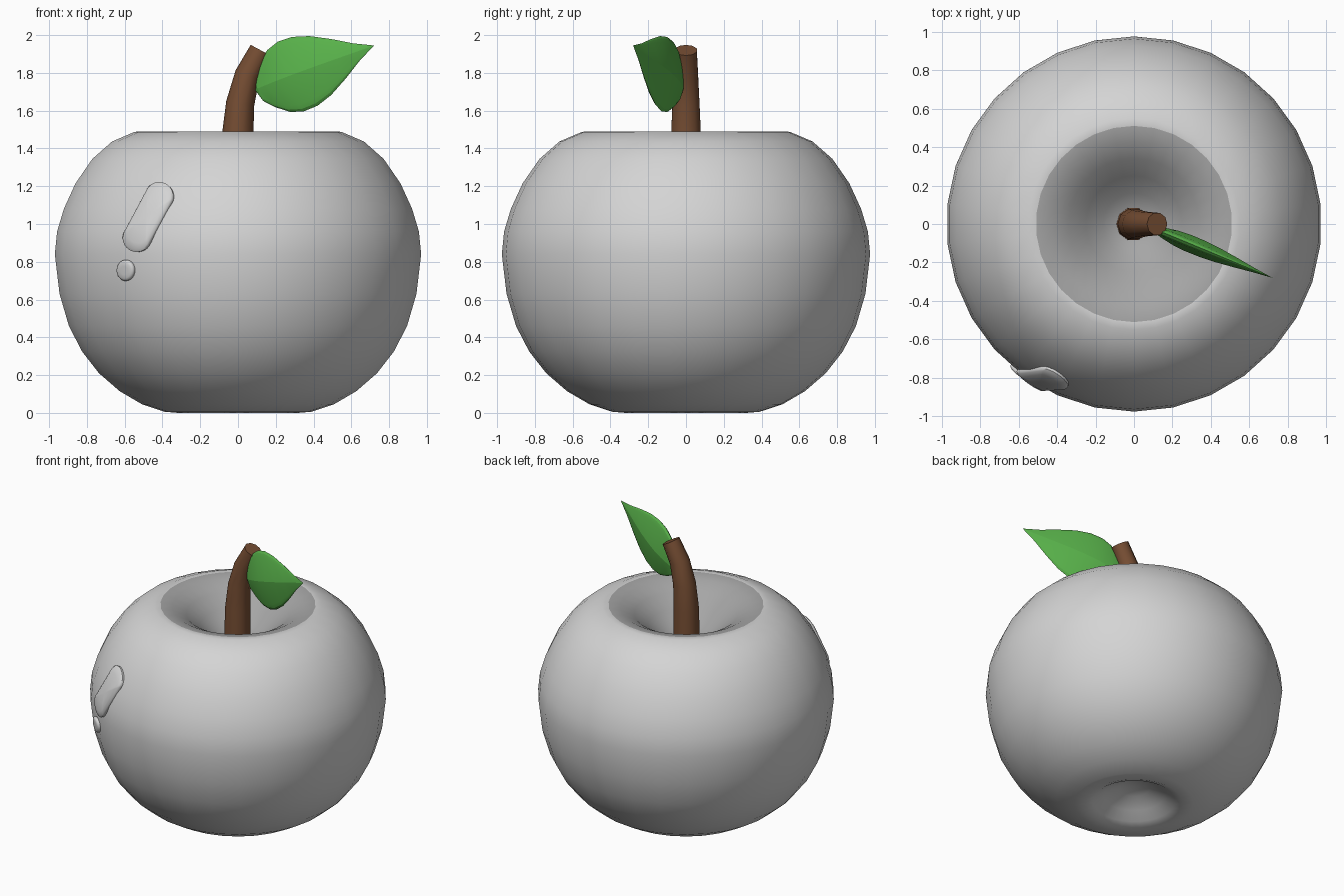
import bpy, bmesh
from math import sin, cos, pi, sqrt, radians
from mathutils import Vector

if "Cube" in bpy.data.objects:
    bpy.data.objects.remove(bpy.data.objects["Cube"], do_unlink=True)


def material(name, rgb):
    m = bpy.data.materials.new(name)
    m.use_nodes = True
    m.diffuse_color = (*rgb, 1)
    m.node_tree.nodes["Principled BSDF"].inputs["Base Color"].default_value = (*rgb, 1)
    return m


skin = material("pale grey skin", (.66, .66, .66))
hollow = material("dark grey hollow", (.38, .38, .38))
bark = material("brown bark", (.18, .075, .033))
green = material("leaf green", (.1, .45, .07))


def loft(name, rings, mats, angle, cap=False, front=False):
    """Bridge closed rings of points, merge poles and shade smooth."""
    bm = bmesh.new()
    loops = [[bm.verts.new(p) for p in ring] for ring in rings]
    for a, b in zip(loops, loops[1:]):
        for i in range(len(a)):
            j = (i + 1) % len(a)
            bm.faces.new((a[i], a[j], b[j], b[i]))
    if cap:
        bm.faces.new(loops[0])
        bm.faces.new(loops[-1])
    bmesh.ops.remove_doubles(bm, verts=bm.verts, dist=.0002)
    bmesh.ops.recalc_face_normals(bm, faces=bm.faces)
    if front and sum(f.normal.y for f in bm.faces) > 0:
        bmesh.ops.reverse_faces(bm, faces=bm.faces)
    mesh = bpy.data.meshes.new(name)
    bm.to_mesh(mesh)
    bm.free()
    for m in mats:
        mesh.materials.append(m)
    ob = bpy.data.objects.new(name, mesh)
    bpy.context.collection.objects.link(ob)
    bpy.ops.object.select_all(action="DESELECT")
    ob.select_set(True)
    bpy.context.view_layer.objects.active = ob
    bpy.ops.object.shade_smooth_by_angle(angle=radians(angle))
    return ob


# Fruit body: lathed profile with a dimple at each end
outer = [(.32, 0), (.39, .006), (.51, .045), (.63, .115), (.74, .21), (.83, .325),
         (.9, .46), (.95, .63), (.975, .84), (.963, .96), (.927, 1.08), (.865, 1.215),
         (.775, 1.345), (.67, 1.437), (.55, 1.488), (.51, 1.49)]
bottom = [(0, .13), (.1, .115), (.2, .065), (.27, .02)]
top = [(.43, 1.473), (.34, 1.425), (.25, 1.345), (.16, 1.27), (.08, 1.23), (0, 1.22)]
SIDES = 30
body = loft("fruit_body",
            [[(r * sin(2 * pi * i / SIDES), r * cos(2 * pi * i / SIDES), z) for i in range(SIDES)]
             for r, z in bottom + outer + top], [skin, hollow], 45)
for f in body.data.polygons:
    if f.center.z > 1 and f.center.xy.length < .505:
        f.material_index = 1

# Stem: tapered bent tube
path = [Vector(p) for p in ((-.005, 0, 1.18), (-.002, 0, 1.47), (.012, 0, 1.64),
                            (.05, 0, 1.79), (.12, 0, 1.92))]
radii = (.088, .083, .075, .067, .06)
rings = []
for k, (p, r) in enumerate(zip(path, radii)):
    d = path[min(k + 1, len(path) - 1)] - path[max(k - 1, 0)]
    across = Vector((d.z, 0, -d.x)).normalized()
    rings.append([p + across * r * cos(pi * i / 5) + Vector((0, r * sin(pi * i / 5), 0))
                  for i in range(10)])
loft("stem", rings, [bark], 45, cap=True)

# Leaf: lens-shaped blade with a ridge along both faces
base, tip = Vector((.09, -.02, 1.71)), Vector((.72, -.28, 1.945))
across = Vector((-.349, .15, .937))
normal = (tip - base).cross(across).normalized()
widths = [(0, 0), (.03, .07), (.1, .122), (.2, .175), (.3, .197), (.42, .194),
          (.55, .166), (.7, .112), (.85, .05), (1, 0)]
half = [(1, 0), (.93, .012), (.8, .022), (0, .045), (-.8, .022), (-.93, .012)]
section = half + [(-u, -v) for u, v in half]
loft("leaf",
     [[base.lerp(tip, t) + across * w * u + normal * v * w / .197 for u, v in section]
      for t, w in widths], [green], 15)


# Gloss marks: shallow domes that follow the skin
def on_skin(x, z, lift):
    for (r0, z0), (r1, z1) in zip(outer, outer[1:]):
        if z0 <= z <= z1:
            r = r0 + (r1 - r0) * (z - z0) / (z1 - z0)
            break
    p = Vector((x, -sqrt(r * r - x * x), z))
    out = Vector((p.x, p.y, (z - .84) * .9)).normalized()
    return p + out * lift


def gloss(name, a, b, rx, rz, lift):
    """Capsule outline between points a and b, domed towards its middle."""
    a, b = Vector(a), Vector(b)
    axis = (a - b).normalized() if a != b else Vector((0, 1))
    side = Vector((axis.y, -axis.x))
    mid = (a + b) / 2
    outline = []
    for i in range(28):
        t = 2 * pi * (i + .5) / 28
        centre = a if sin(t) > 0 else b
        outline.append(centre + side * rx * cos(t) + axis * rz * sin(t))
    rings = []
    for s, h in ((1, -.01), (1, .45), (.93, .75), (.75, .95), (.4, 1), (0, 1)):
        pts = [mid + (q - mid) * s for q in outline]
        rings.append([on_skin(q.x, q.y, lift * h) for q in pts])
    loft(name, rings, [skin], 50, front=True)


gloss("gloss_streak", (-.412, 1.145), (-.53, .925), .073, .073, .028)
gloss("gloss_dot", (-.59, .755), (-.59, .755), .045, .055, .022)
